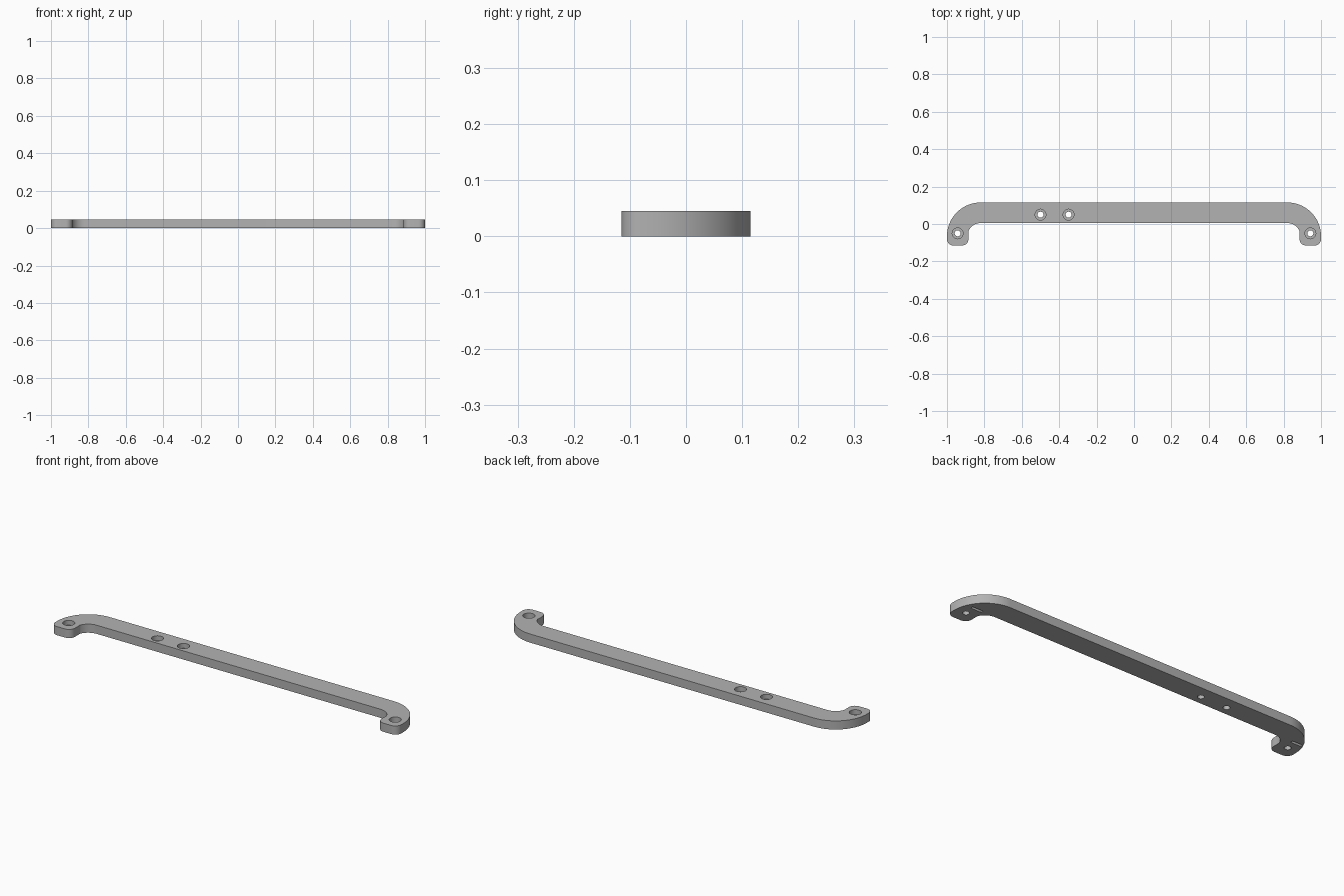
import bpy, bmesh
from math import cos, sin, radians

cube = bpy.data.objects.get("Cube")
if cube:
    bpy.data.objects.remove(cube, do_unlink=True)

HEIGHT = 0.045
BEND_X, BEND_Y = 0.82, -0.065      # shared centre of the inner and outer bend
OUTER_R, INNER_R = 0.18, 0.065
FOOT_Y, CORNER_R = -0.115, 0.035

grey = bpy.data.materials.new("grey plastic")
grey.use_nodes = True
colour = (0.45, 0.45, 0.45, 1)
grey.diffuse_color = colour
grey.node_tree.nodes["Principled BSDF"].inputs["Base Color"].default_value = colour


def arc(cx, cy, r, start, end, steps):
    angles = [radians(start + (end - start) * i / steps) for i in range(steps + 1)]
    return [(cx + r * cos(a), cy + r * sin(a)) for a in angles]


def prism(name, outline, z0, z1):
    """Extrude a closed outline between two heights."""
    bm = bmesh.new()
    face = bm.faces.new([bm.verts.new((x, y, z0)) for x, y in outline])
    moved = bmesh.ops.extrude_face_region(bm, geom=[face])["geom"]
    bmesh.ops.translate(bm, vec=(0, 0, z1 - z0),
                        verts=[v for v in moved if isinstance(v, bmesh.types.BMVert)])
    bmesh.ops.recalc_face_normals(bm, faces=bm.faces[:])
    mesh = bpy.data.meshes.new(name)
    bm.to_mesh(mesh)
    bm.free()
    mesh.materials.append(grey)
    obj = bpy.data.objects.new(name, mesh)
    bpy.context.collection.objects.link(obj)
    return obj


def cut(target, cutter):
    cutter.hide_render = True
    mod = target.modifiers.new("cut", "BOOLEAN")
    mod.operation = "DIFFERENCE"
    mod.solver = "EXACT"
    mod.object = cutter
    bpy.context.view_layer.objects.active = target
    bpy.ops.object.modifier_apply(modifier=mod.name)
    bpy.data.objects.remove(cutter, do_unlink=True)


# Handle bar: one half of the outline, mirrored across x
inner_x = BEND_X + INNER_R
half = arc(BEND_X, BEND_Y, INNER_R + 0.005, 90, 20, 16)
half += [(inner_x, BEND_Y)]
half += arc(inner_x + CORNER_R, FOOT_Y + CORNER_R, CORNER_R, 180, 270, 10)
half += arc(1 - CORNER_R, FOOT_Y + CORNER_R, CORNER_R, 270, 360, 10)
half += arc(BEND_X, BEND_Y, OUTER_R, 0, 90, 32)
outline = half + [(-x, y) for x, y in reversed(half)]
bar = prism("handle_bar", outline, 0, HEIGHT)

# Counterbored screw holes: two in the feet, two in the bar
for x, y in [(-0.943, -0.05), (0.943, -0.05), (-0.5, 0.05), (-0.35, 0.05)]:
    cut(bar, prism("screw_hole", arc(x, y, 0.016, 0, 350, 35), -0.1, 0.1))
    cut(bar, prism("counterbore", arc(x, y, 0.029, 0, 350, 35), 0.02, 0.1))

# Shallow slots under both bends
for x in (-0.95, 0.925):
    slot = [(x - 0.03, -0.002), (x + 0.03, -0.002), (x + 0.03, 0.012), (x - 0.03, 0.012)]
    cut(bar, prism("slot", slot, -0.1, 0.012))

bpy.ops.object.select_all(action="DESELECT")
bar.select_set(True)
bpy.context.view_layer.objects.active = bar
bpy.ops.object.shade_smooth_by_angle(angle=radians(30))
